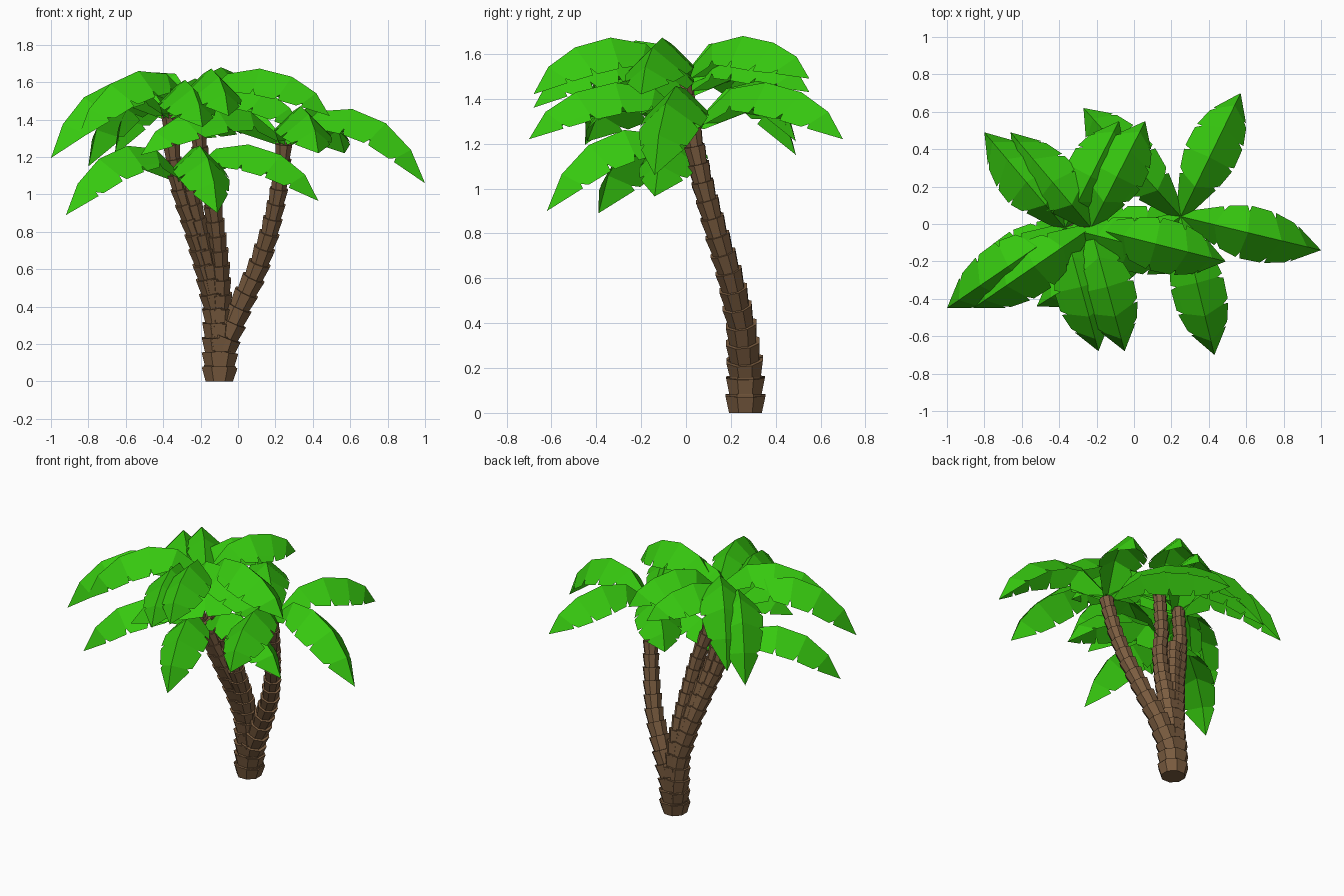
import bpy, bmesh, math
from mathutils import Vector

if "Cube" in bpy.data.objects:
    bpy.data.objects.remove(bpy.data.objects["Cube"])


def material(name, col):
    m = bpy.data.materials.new(name)
    m.diffuse_color = (*col, 1)
    m.use_nodes = True
    m.node_tree.nodes["Principled BSDF"].inputs["Base Color"].default_value = m.diffuse_color
    return m


BARK = material("bark brown", (0.2, 0.11, 0.052))
GREEN = material("leaf green", (0.038, 0.59, 0.005))


def finish(bm, name, mat):
    me = bpy.data.meshes.new(name)
    bm.to_mesh(me)
    bm.free()
    me.materials.append(mat)
    ob = bpy.data.objects.new(name, me)
    bpy.context.collection.objects.link(ob)


def lerp_table(table, t):
    for (a, va), (b, vb) in zip(table, table[1:]):
        if t <= b:
            return va + (vb - va) * (t - a) / (b - a)
    return table[-1][1]


# Shared trunk lean (height -> y) and thickness (height -> radius)
LEAN = [(0, .265), (.2, .265), (.4, .245), (.6, .2), (.8, .137), (1.0, .08), (1.2, .035), (1.5, -.02)]
THICK = [(0, .092), (.2, .084), (.4, .068), (.6, .06), (.9, .051), (1.5, .041)]


def trunk(name, xs, top, sides=8):
    """Stack of rings, each flaring outward towards its top."""
    def point(z):
        return Vector((lerp_table(xs, z), lerp_table(LEAN, z), z))

    bm = bmesh.new()
    n = round(top / 0.078)
    loops = []

    def ring(z, scale):
        c = point(z)
        d = (point(z + .05) - point(max(z - .05, 0))).normalized() if z > 0 else Vector((0, 0, 1))
        u = Vector((0, 1, 0)).cross(d).normalized()
        v = d.cross(u)
        r = lerp_table(THICK, z) * scale
        loops.append([bm.verts.new(c + r * (math.cos(a) * u + math.sin(a) * v))
                      for a in (2 * math.pi * (k + .5) / sides for k in range(sides))])

    for i in range(n):
        ring(top * i / n, 0.86)
        ring(top * (i + 1) / n, 1.09)
    for a, b in zip(loops, loops[1:]):
        for k in range(sides):
            j = (k + 1) % sides
            bm.faces.new((a[k], a[j], b[j], b[k]))
    bm.faces.new(loops[0][::-1])
    bm.faces.new(loops[-1])
    finish(bm, name, BARK)


# Leaf stations: distance, height, droop weight, half width
STATIONS = [(0, 0, 0, .035), (.24, .155, 0, .115), (.48, .175, .1, .145),
            (.72, .115, .3, .14), (.9, .0, .65, .105), (1, -.15, 1, 0)]


def leaf(bm, centre, offset, tip):
    """Arched leaf folded along its ridge, with notched edges."""
    out = Vector((offset[0], offset[1], 0))
    side = Vector((-out.y, out.x, 0)).normalized()
    ridge = [centre + out * u + Vector((0, 0, h + (tip + .15) * w)) for u, h, w, _ in STATIONS]
    last = len(ridge) - 1
    for s in (1, -1):
        edge = []
        for i, p in enumerate(ridge):
            t = (ridge[min(i + 1, last)] - ridge[max(i - 1, 0)]).normalized()
            nrm = t.cross(side)
            if nrm.z < 0:
                nrm = -nrm
            w = STATIONS[i][3]
            edge.append(p + side * (s * w) - nrm * (w * .95))
        rail = [p.lerp(e, .78) for p, e in zip(ridge, edge)]
        for i in range(last):
            j = i + 1
            outer = [edge[i].lerp(edge[j], .08 if i else 0),
                     edge[i].lerp(edge[j], .9 if j < last else 1)]
            if j < last:
                polys = [(ridge[i], ridge[j], rail[j], rail[i]),
                         (rail[i], rail[j], outer[1], outer[0])]
            else:
                polys = [(ridge[i], ridge[j], rail[i]), (rail[i], ridge[j], outer[0])]
            for poly in polys:
                vs = [bm.verts.new(p) for p in poly]
                bm.faces.new(vs if s < 0 else vs[::-1])


# Horizontal reach of the leaves: right, front, left, back, back left
REACH = [(.72, -.18), (.18, -.66), (-.63, -.43), (.29, .57), (-.43, .51)]
WIDE_REACH = [(.75, -.18), (.18, -.74), (-.77, -.48), (.32, .66), (-.52, .58)]


def crown(name, centre, reach, tips):
    bm = bmesh.new()
    for offset, tip in zip(reach, tips):
        leaf(bm, Vector(centre), offset, tip)
    bmesh.ops.remove_doubles(bm, verts=bm.verts, dist=1e-4)
    finish(bm, name, GREEN)


# Four trunks sharing one base
trunk("left_trunk", [(0, -.1), (.2, -.1), (.4, -.125), (.6, -.175), (.8, -.235), (1, -.305), (1.2, -.35), (1.5, -.375)], 1.43)
trunk("tall_trunk", [(0, -.1), (.4, -.095), (.6, -.1), (.8, -.117), (1, -.142), (1.2, -.2), (1.6, -.235)], 1.49)
trunk("short_trunk", [(0, -.1), (.4, -.12), (.6, -.15), (.8, -.2), (1, -.255), (1.2, -.3)], 1.11)
trunk("right_trunk", [(0, -.1), (.2, -.08), (.4, .01), (.6, .105), (.8, .17), (1, .215), (1.2, .24), (1.4, .255)], 1.27)

# Leaf crowns, with the height of each leaf tip relative to the crown
crown("left_crown", (-.37, -.02, 1.43), REACH, (-.1, -.07, -.235, 0, -.28))
crown("tall_crown", (-.23, -.02, 1.49), REACH, (-.07, -.07, -.2, 0, -.28))
crown("short_crown", (-.29, .04, 1.09), REACH, (-.125, -.19, -.2))
crown("right_crown", (.25, .04, 1.29), WIDE_REACH, (-.23, -.07, -.08, -.07, 0))
